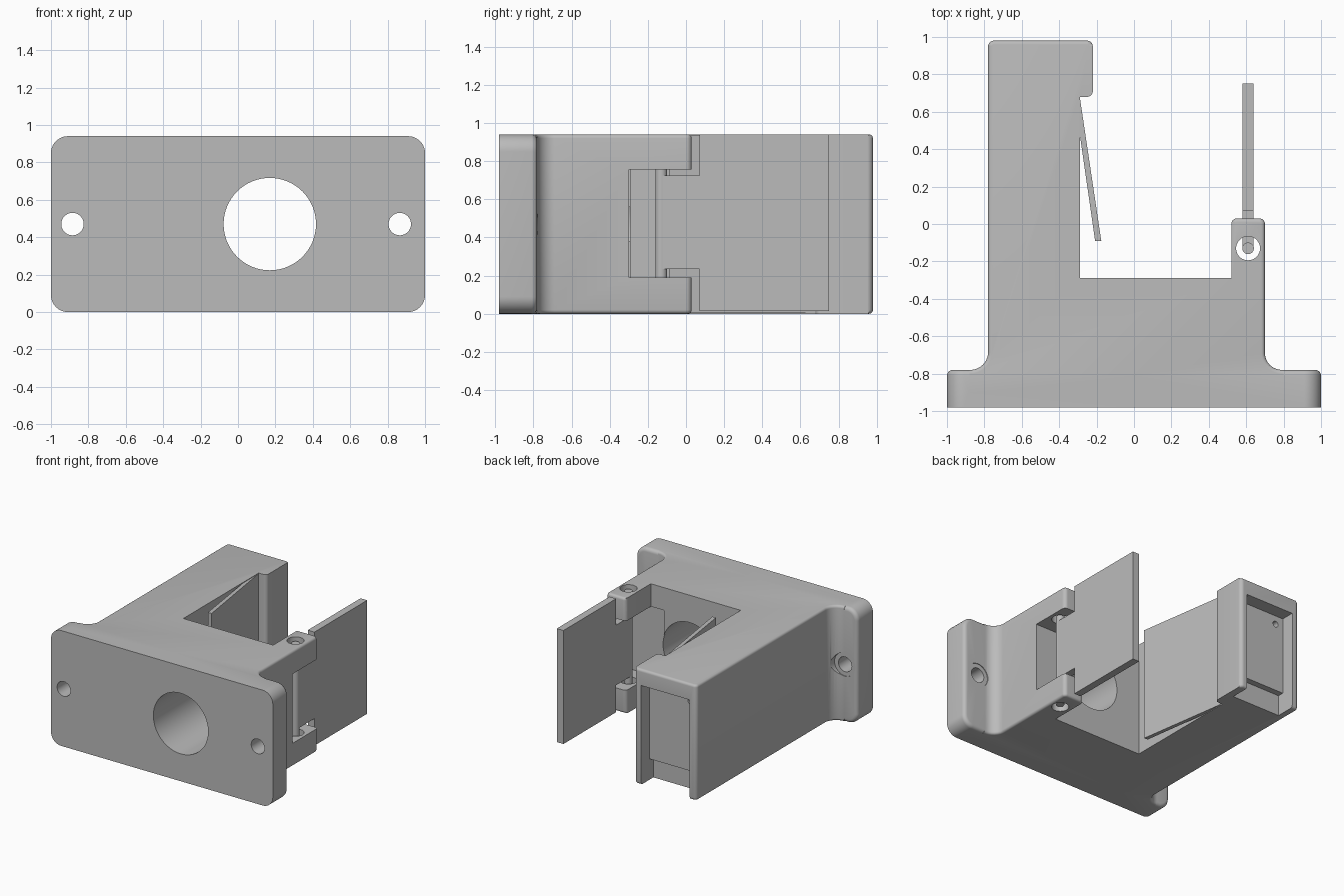
import bpy, bmesh
from math import radians, tan
from mathutils import Vector, Matrix

cube = bpy.data.objects.get("Cube")
if cube:
    bpy.data.objects.remove(cube)

grey = bpy.data.materials.new("plain_grey")
grey.use_nodes = True
COLOUR = (0.5, 0.5, 0.5, 1)
grey.diffuse_color = COLOUR
grey.node_tree.nodes["Principled BSDF"].inputs["Base Color"].default_value = COLOUR

HEIGHT = 0.94
MID = HEIGHT / 2


def fillet(corners, steps=8):
    """Round each (u, v, radius) corner of a polygon."""
    out = []
    for i, (u, v, r) in enumerate(corners):
        p = Vector((u, v))
        if not r:
            out.append(p)
            continue
        a = (Vector(corners[i - 1][:2]) - p).normalized()
        b = (Vector(corners[(i + 1) % len(corners)][:2]) - p).normalized()
        half = a.angle(b) / 2
        start, end = p + a * r / tan(half), p + b * r / tan(half)
        centre = p + (a + b).normalized() * (start - p).length / (a.dot((a + b).normalized()))
        for k in range(steps + 1):
            ray = start.lerp(end, k / steps) - centre
            out.append(centre + ray.normalized() * r)
    return out


def prism(name, points, lo, hi, axis="z", round_edge=None, radius=0.02):
    """Extrude a profile along z or y; round the edges chosen by a rule."""
    place = (lambda p, w: (p[0], p[1], w)) if axis == "z" else (lambda p, w: (p[0], w, p[1]))
    bm = bmesh.new()
    face = bm.faces.new([bm.verts.new(place(p, lo)) for p in points])
    moved = bmesh.ops.extrude_face_region(bm, geom=[face])["geom"]
    shift = Vector(place((0, 0), hi - lo))
    bmesh.ops.translate(bm, vec=shift, verts=[g for g in moved if isinstance(g, bmesh.types.BMVert)])
    bmesh.ops.recalc_face_normals(bm, faces=bm.faces)
    if round_edge:
        edges = [e for e in bm.edges if round_edge(e.verts[0].co, e.verts[1].co)]
        bmesh.ops.bevel(bm, geom=edges, offset=radius, segments=4, profile=0.5, affect="EDGES")
    mesh = bpy.data.meshes.new(name)
    bm.to_mesh(mesh)
    bm.free()
    mesh.materials.append(grey)
    ob = bpy.data.objects.new(name, mesh)
    bpy.context.collection.objects.link(ob)
    return ob


def rect(u0, u1, v0, v1, r=0):
    return fillet([(u0, v0, r), (u1, v0, r), (u1, v1, r), (u0, v1, r)])


def disc(u, v, r, sides=48):
    return [Vector((u, v)) + Matrix.Rotation(radians(360 * k / sides), 2) @ Vector((r, 0))
            for k in range(sides)]


def combine(target, tool, operation="DIFFERENCE"):
    mod = target.modifiers.new("combine", "BOOLEAN")
    mod.operation, mod.solver, mod.object = operation, "EXACT", tool
    bpy.context.view_layer.objects.active = target
    bpy.ops.object.modifier_apply(modifier=mod.name)
    bpy.data.objects.remove(tool)


def smooth(ob):
    bpy.ops.object.select_all(action="DESELECT")
    ob.select_set(True)
    bpy.context.view_layer.objects.active = ob
    bpy.ops.object.shade_smooth_by_angle(angle=radians(30))


# U-shaped frame: long hooked arm, cross block and short fork arm
outline = fillet([
    (-0.88, -0.9, 0), (-0.88, -0.78, 0), (-0.78, -0.78, 0.095), (-0.78, 0.98, 0.03),
    (-0.22, 0.98, 0.03), (-0.22, 0.68, 0.03), (-0.29, 0.68, 0), (-0.29, -0.29, 0),
    (0.52, -0.29, 0), (0.52, 0.03, 0.03), (0.7, 0.03, 0.03), (0.7, -0.78, 0.09),
    (0.8, -0.78, 0), (0.8, -0.9, 0)])


def outer_rim(a, b):
    if abs(a.z - b.z) > 0.01 or min(a.y, b.y) < -0.79:
        return False
    mid = (a + b) / 2
    return mid.x < -0.77 or mid.x > 0.69 or mid.y > 0.96 or (mid.x > 0.53 and mid.y > 0)


frame = prism("frame", outline, 0, HEIGHT, round_edge=outer_rim)

# Mounting flange with rounded corners and a rounded rear rim
flange = prism("flange", rect(-1, 1, 0, HEIGHT, 0.09), -0.98, -0.78, "y",
               lambda a, b: min(a.y, b.y) > -0.8, 0.03)
combine(frame, flange, "UNION")

# Main bore, screw holes and their rear clearance
combine(frame, prism("bore_cutter", disc(0.17, MID, 0.247, 64), -1.1, 0, "y"))
for x in (-0.885, 0.865):
    combine(frame, prism("screw_cutter", disc(x, MID, 0.06), -1.1, -0.5, "y"))
    combine(frame, prism("clearance_cutter", disc(x, MID, 0.095), -0.785, -0.5, "y"))

# Fork slot and hinge hole
combine(frame, prism("slot_cutter", rect(0.4, 0.9, -0.3, 0.2), 0.19, 0.755))
combine(frame, prism("hinge_cutter", disc(0.61, -0.13, 0.064), -0.1, 1.1))

# Pocket in the rear end of the long arm, deeper at its open foot
combine(frame, prism("pocket_cutter", rect(-0.72, -0.28, -0.1, 0.81), 0.87, 1.1, "y"))
combine(frame, prism("foot_cutter", rect(-0.72, -0.28, -0.1, 0.17), 0.82, 1.1, "y"))
combine(frame, prism("pocket_hole_cutter", disc(-0.65, 0.74, 0.025, 24), 0.75, 1.1, "y"))
smooth(frame)

# Slanted leaf spring on the inner side of the long arm
prism("leaf_spring", [(-0.29, 0.68), (-0.3, 0.55), (-0.208, -0.09), (-0.175, -0.09)], 0.005, HEIGHT - 0.005)

# Hinged flap with its narrow tab and pin
flap = prism("flap", rect(0.58, 0.64, 0.07, 0.75), 0.015, HEIGHT)
combine(flap, prism("flap_tab", rect(0.58, 0.64, -0.13, 0.1), 0.235, 0.725), "UNION")
pin = prism("hinge_pin", disc(0.61, -0.13, 0.031, 32), 0.02, HEIGHT - 0.02)
smooth(pin)
